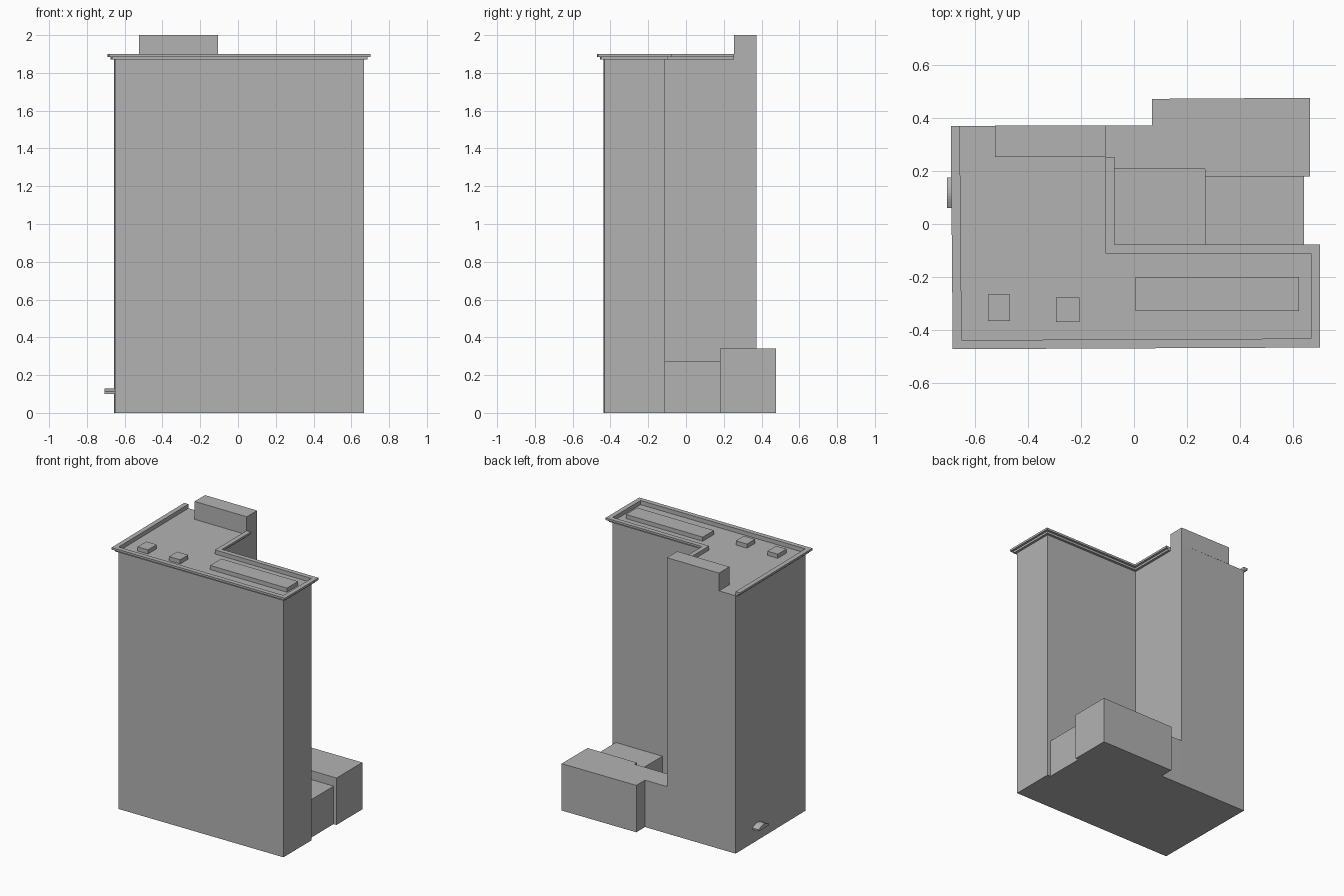
import bpy, bmesh, math
from mathutils import Vector

old = bpy.data.objects.get("Cube")
if old:
    bpy.data.objects.remove(old, do_unlink=True)

grey = bpy.data.materials.new("plain grey")
grey.use_nodes = True
grey.diffuse_color = (0.45, 0.45, 0.45, 1)
grey.node_tree.nodes["Principled BSDF"].inputs["Base Color"].default_value = (0.45, 0.45, 0.45, 1)


def prism(name, outline, start, depth):
    """Closed solid made by sweeping a flat outline along a vector."""
    bm = bmesh.new()
    lift = Vector(depth)
    face = bm.faces.new([bm.verts.new(start(*p)) for p in outline])
    ext = bmesh.ops.extrude_face_region(bm, geom=[face], use_keep_orig=True)
    moved = [g for g in ext["geom"] if isinstance(g, bmesh.types.BMVert)]
    bmesh.ops.translate(bm, verts=moved, vec=lift)
    bmesh.ops.recalc_face_normals(bm, faces=bm.faces[:])
    mesh = bpy.data.meshes.new(name)
    bm.to_mesh(mesh)
    bm.free()
    mesh.materials.append(grey)
    obj = bpy.data.objects.new(name, mesh)
    bpy.context.collection.objects.link(obj)
    return obj


def block(name, outline, z0, z1):
    return prism(name, outline, lambda x, y: (x, y, z0), (0, 0, z1 - z0))


def box(name, x0, x1, y0, y1, z0, z1):
    return block(name, [(x0, y0), (x1, y0), (x1, y1), (x0, y1)], z0, z1)


def offset_path(path, d):
    """Shift an open path to its right-hand side with mitred corners."""
    pts = [Vector(p) for p in path]
    dirs = [(b - a).normalized() for a, b in zip(pts, pts[1:])]
    norms = [Vector((t.y, -t.x)) for t in dirs]
    out = []
    for i, p in enumerate(pts):
        a, b = norms[max(i - 1, 0)], norms[min(i, len(norms) - 1)]
        out.append(p + (a + b) * d / (1 + a.dot(b)))
    return out


DECK, RIM = 1.87, 1.9

# L-shaped tower
edge = [(-0.657, 0.37), (-0.65, -0.438), (0.667, -0.432), (0.667, -0.112),
        (-0.107, -0.112), (-0.107, 0.253)]
block("tower", edge[:-1] + [(-0.107, 0.372)], 0, DECK)

# Stepped cornice, left open along the back wall
for name, out, z0, z1 in (("cornice_lower", 0.018, DECK, 1.885),
                          ("cornice_upper", 0.034, 1.885, RIM)):
    block(name, edge + offset_path(edge, out)[::-1], z0, z1)

# Stair penthouse and low roof units
box("penthouse", -0.525, -0.107, 0.253, 0.372, DECK, 2)
box("roof_vent_left", -0.55, -0.467, -0.365, -0.265, DECK, RIM)
box("roof_vent_right", -0.294, -0.205, -0.37, -0.278, DECK, RIM)
box("roof_skylight", 0.006, 0.622, -0.328, -0.2, DECK, RIM)

# Rear annex around a small light well
block("annex", [(-0.107, 0.208), (0.268, 0.208), (0.268, 0.18), (0.664, 0.18),
                (0.664, 0.476), (0.068, 0.472), (0.068, 0.372), (-0.107, 0.372)], 0, 0.34)
box("annex_link", 0.268, 0.641, -0.112, 0.18, 0, 0.275)
box("courtyard_floor", -0.107, 0.268, -0.112, 0.208, 0, 0.005)

# Arched door canopy on the side wall
steps = 10
arch = [(0.06 + 0.115 * i / steps, 0.112 + 0.018 * math.sin(math.pi * i / steps))
        for i in range(steps + 1)]
prism("door_canopy", [(0.06, 0.1)] + arch + [(0.175, 0.1)],
      lambda y, z: (-0.706, y, z), (0.053, 0, 0))
